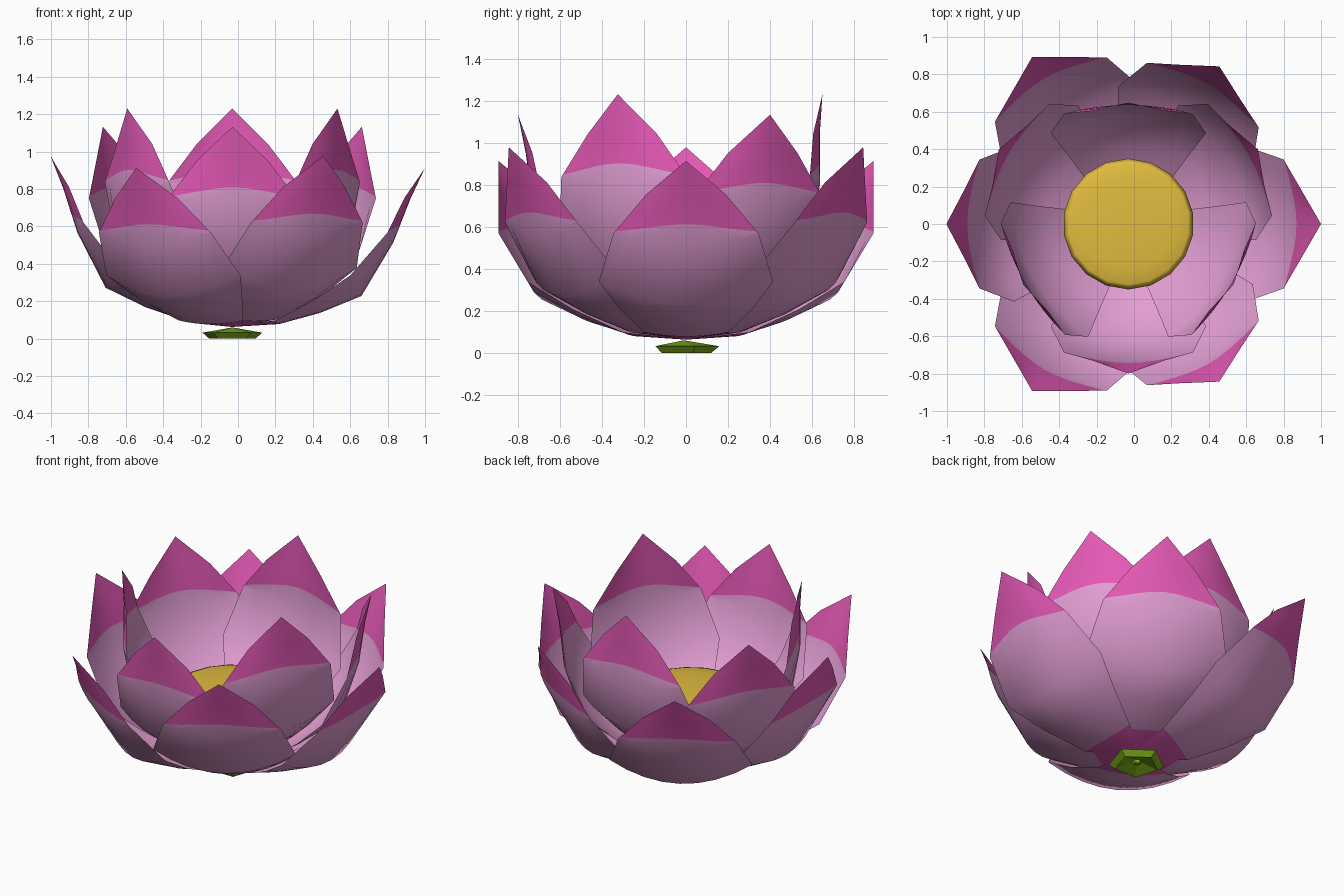
import bpy, bmesh, math

if "Cube" in bpy.data.objects:
    bpy.data.objects.remove(bpy.data.objects["Cube"])

CX = -0.03  # flower axis


def material(name, rgb):
    m = bpy.data.materials.new(name)
    m.diffuse_color = (*rgb, 1)
    m.use_nodes = True
    m.node_tree.nodes["Principled BSDF"].inputs["Base Color"].default_value = m.diffuse_color
    return m


PALE = material("pale_pink", (0.76, 0.34, 0.65))
MAGENTA = material("magenta", (0.78, 0.10, 0.47))
YELLOW = material("yellow", (0.76, 0.50, 0.05))
GREEN = material("leaf_green", (0.20, 0.42, 0.01))


def finish(bm, name, mats, sharp):
    mesh = bpy.data.meshes.new(name)
    bm.to_mesh(mesh)
    bm.free()
    ob = bpy.data.objects.new(name, mesh)
    bpy.context.collection.objects.link(ob)
    for m in mats:
        mesh.materials.append(m)
    for p in mesh.polygons:
        p.use_smooth = not sharp
    return ob


# Petal rows: keel (radius, height), edge (radius, height), half width
ROWS = [
    (0.00, 0.000, 0.00, 0.005, 0.04),
    (0.25, 0.015, 0.23, 0.035, 0.20),
    (0.47, 0.075, 0.44, 0.145, 0.315),
    (0.69, 0.165, 0.63, 0.275, 0.415),
    (0.86, 0.450, 0.83, 0.505, 0.345),
    (0.95, 0.680, 0.92, 0.690, 0.19),
]
TIP = (1.03, 0.85)
COLS = 8


def row_point(row, u):
    kr, kz, er, ez, w = row
    return (kr + (er - kr) * u * u, w * u, kz + (ez - kz) * u * u)


def petal(name, angle, tilt):
    bm = bmesh.new()
    ct, st = math.cos(tilt), math.sin(tilt)
    ca, sa = math.cos(angle), math.sin(angle)

    def vert(p):
        r, s, z = p
        r, z = r * ct - z * st, r * st + z * ct
        return bm.verts.new((CX + r * ca - s * sa, r * sa + s * ca, z + 0.063))

    us = [2 * i / COLS - 1 for i in range(COLS + 1)]
    grid = [[row_point(row, u) for u in us] for row in ROWS]
    # curved colour border between the last two rows
    border = []
    for a, b, u in zip(grid[4], grid[5], us):
        f = 0.43 - 0.38 * u * u
        border.append(tuple(p + (q - p) * f for p, q in zip(a, b)))
    grid.insert(5, border)
    vs = [[vert(p) for p in row] for row in grid]
    tip = vert((TIP[0], 0, TIP[1]))
    for j in range(len(vs) - 1):
        for i in range(COLS):
            f = bm.faces.new((vs[j][i], vs[j + 1][i], vs[j + 1][i + 1], vs[j][i + 1]))
            f.material_index = 1 if j == 0 or j >= 5 else 0
    for i in range(COLS):
        f = bm.faces.new((vs[-1][i], tip, vs[-1][i + 1]))
        f.material_index = 1
    finish(bm, name, (PALE, MAGENTA), False)


# Four rings of three petals, each ring more upright than the last
for ring, start, tilt in (("outer_low", 0, 0), ("outer_high", 60, 3.7),
                          ("inner_low", 30, 13.7), ("inner_high", 90, 21.4)):
    for k in range(3):
        petal(f"{ring}_petal_{k + 1}", math.radians(start + 120 * k), math.radians(tilt))

# Flat lens-shaped seed head
bm = bmesh.new()
bmesh.ops.create_uvsphere(bm, u_segments=18, v_segments=8, radius=0.35)
for v in bm.verts:
    v.co.z *= 0.08
    v.co.x += CX
    v.co.z += 0.49
finish(bm, "seed_head", (YELLOW,), False)

# Five-sided green sepal under the flower, with a small stem nub
profile = [(0.0, 0.06), (0.168, 0.032), (0.13, 0.0), (0.03, 0.03), (0.02, 0.013), (0.0, 0.012)]
bm = bmesh.new()
rings = []
for r, z in profile:
    if r == 0:
        rings.append([bm.verts.new((CX, -0.01, z))] * 5)
    else:
        angs = [math.radians(90 + 72 * i) for i in range(5)]
        rings.append([bm.verts.new((CX + r * math.cos(a), -0.01 + r * math.sin(a), z)) for a in angs])
for lo, hi in zip(rings, rings[1:]):
    for i in range(5):
        n = (i + 1) % 5
        bm.faces.new(list(dict.fromkeys((lo[i], hi[i], hi[n], lo[n]))))
bmesh.ops.recalc_face_normals(bm, faces=bm.faces)
finish(bm, "sepal", (GREEN,), True)
